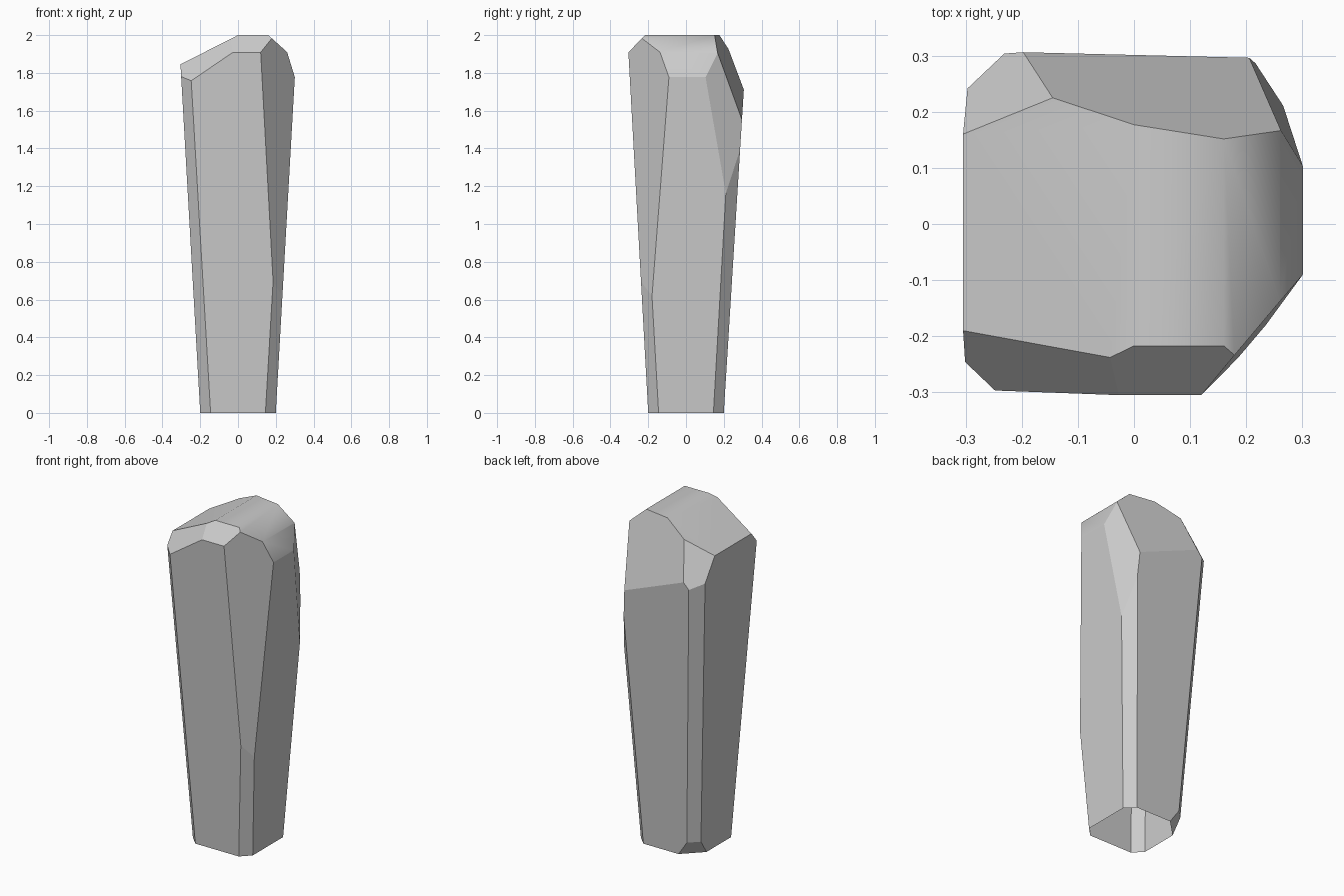
import bpy
import bmesh
from mathutils import Vector

default = bpy.data.objects.get("Cube")
if default:
    bpy.data.objects.remove(default, do_unlink=True)

CENTRE = Vector((0, 0, 1))
FLARE = 0.0567   # outward lean of the sides per unit of height
CHAMFER = 0.055  # width of the corner chamfers


def cut(bm, a, b, c):
    """Slice the solid through three points, keep the middle, cap the cut."""
    a, b, c = Vector(a), Vector(b), Vector(c)
    normal = (b - a).cross(c - a).normalized()
    if normal.dot(CENTRE - a) > 0:
        normal.negate()
    geom = bm.verts[:] + bm.edges[:] + bm.faces[:]
    result = bmesh.ops.bisect_plane(bm, geom=geom, plane_co=a, plane_no=normal,
                                    dist=1e-5, clear_outer=True)
    edges = [e for e in result["geom_cut"] if isinstance(e, bmesh.types.BMEdge)]
    if len(edges) > 2:
        bmesh.ops.contextual_create(bm, geom=edges)


bm = bmesh.new()
bmesh.ops.create_cube(bm, size=2)
bmesh.ops.translate(bm, verts=bm.verts, vec=CENTRE)

# Four flaring sides
for side in (-1, 1):
    x = side * 0.2
    cut(bm, (x, 0, 0), (x, 1, 0), (x + side * FLARE, 0, 1))
    lean = 0.062 if side > 0 else 0.055
    cut(bm, (0, x, 0), (1, x, 0), (0, x + side * lean, 1))

# Corner chamfers of constant width
inner = 0.2 - CHAMFER
for sx in (-1, 1):
    for sy in (-1, 1):
        cut(bm, (sx * 0.2, sy * inner, 0), (sx * inner, sy * 0.2, 0),
            (sx * (0.2 + FLARE), sy * (inner + FLARE), 1))

# Rounded top, as a profile running front to back
profile = [(-0.305, 1.845), (0, 2), (0.16, 2), (0.26, 1.91), (0.303, 1.77)]
for (x0, z0), (x1, z1) in zip(profile, profile[1:]):
    cut(bm, (x0, 0, z0), (x1, 0, z1), (x0, 1, z0))

# Chipped facets
facets = [
    ((0.185, -0.239, 0.7), (0.12, -0.305, 1.91), (0.303, -0.088, 1.75)),     # front left corner
    ((-0.305, -0.19, 1.845), (-0.04, -0.238, 1.98), (-0.245, -0.297, 1.76)),  # front top, right half
    ((0, -0.217, 2), (0.15, -0.217, 2), (0.12, -0.304, 1.91)),               # front top, left half
    ((-0.145, 0.225, 1.926), (0.17, 0.15, 2), (0.205, 0.297, 1.55)),         # back top
    ((0.303, 0.1, 1.77), (0.266, 0.21, 1.17), (0.205, 0.297, 1.55)),         # back left corner
    ((-0.305, 0.16, 1.845), (-0.145, 0.225, 1.926), (-0.2, 0.305, 1.71)),    # back right top
    ((-0.2, 0.09, 0), (-0.09, 0.2, 0), (-0.177, 0.177, 0.085)),              # back right foot
]
for points in facets:
    cut(bm, *points)

# Open underside
bmesh.ops.recalc_face_normals(bm, faces=bm.faces)
bm.normal_update()
bottom = [f for f in bm.faces if f.normal.z < -0.99]
bmesh.ops.delete(bm, geom=bottom, context='FACES')


# Smooth across the rounded top only; every other edge stays crisp
def on_top(face):
    return abs(face.normal.y) < 0.02 and face.normal.z > 0.1


for face in bm.faces:
    face.smooth = True
for edge in bm.edges:
    edge.smooth = all(on_top(f) for f in edge.link_faces)

mesh = bpy.data.meshes.new("stone_pillar")
bm.to_mesh(mesh)
bm.free()
pillar = bpy.data.objects.new("stone_pillar", mesh)
bpy.context.collection.objects.link(pillar)

# Stone colour
stone = bpy.data.materials.new("stone_grey")
stone.use_nodes = True
colour = (0.6, 0.6, 0.6, 1)
stone.diffuse_color = colour
stone.node_tree.nodes["Principled BSDF"].inputs["Base Color"].default_value = colour
mesh.materials.append(stone)
